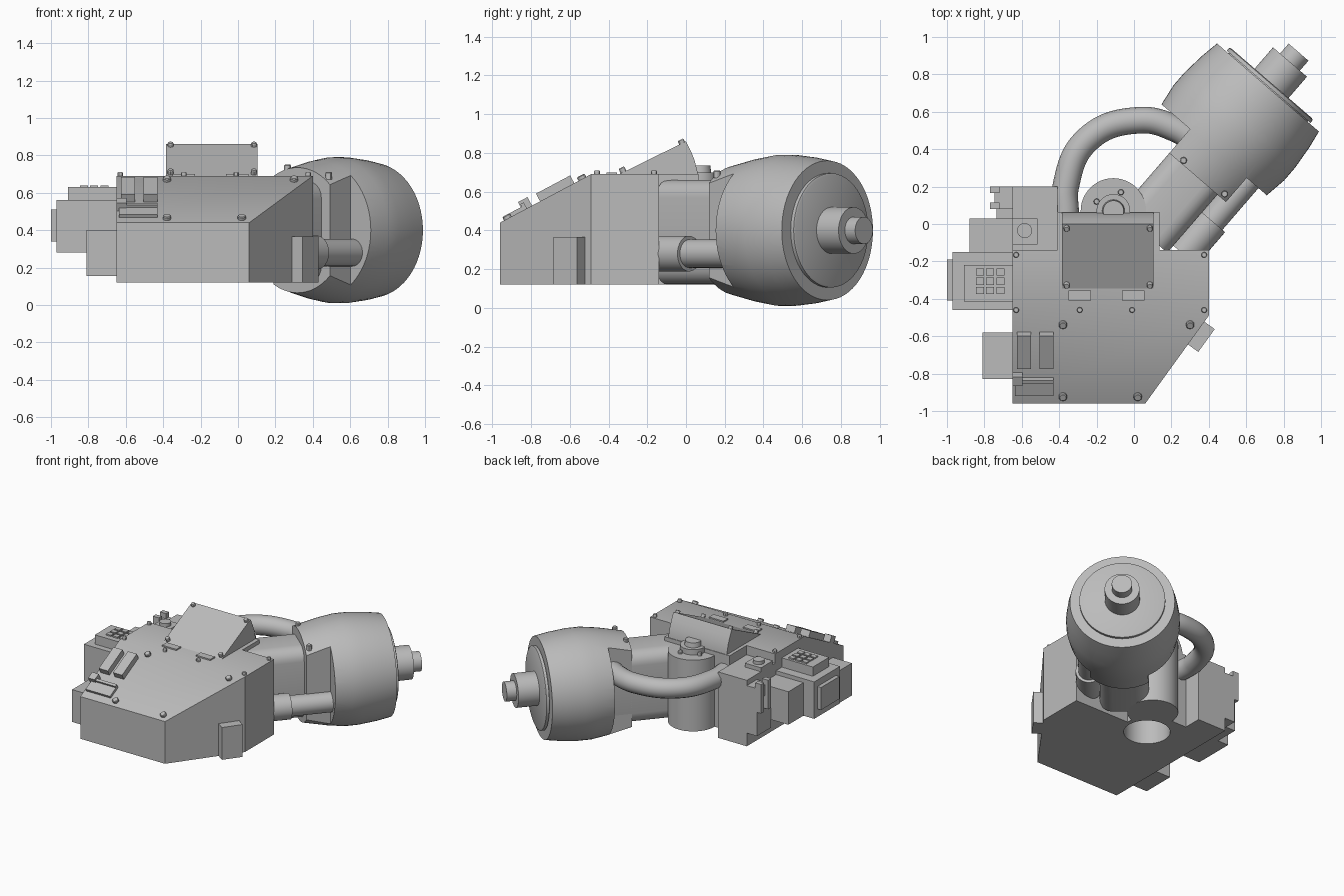
import bpy, bmesh, math
from mathutils import Matrix, Vector

cube = bpy.data.objects.get("Cube")
if cube:
    bpy.data.objects.remove(cube, do_unlink=True)

grey = bpy.data.materials.new("plain_grey")
grey.use_nodes = True
grey.diffuse_color = (0.5, 0.5, 0.5, 1)
grey.node_tree.nodes["Principled BSDF"].inputs["Base Color"].default_value = (0.5, 0.5, 0.5, 1)
parts = []


def finish(name, bm, matrix=None):
    if matrix:
        bm.transform(matrix)
    bmesh.ops.recalc_face_normals(bm, faces=bm.faces)
    mesh = bpy.data.meshes.new(name)
    bm.to_mesh(mesh)
    bm.free()
    mesh.materials.append(grey)
    ob = bpy.data.objects.new(name, mesh)
    bpy.context.scene.collection.objects.link(ob)
    parts.append(ob)
    return ob


def box(name, x, y, z, matrix=None, bevel=0):
    """Box given by its (min, max) range on each axis."""
    bm = bmesh.new()
    bmesh.ops.create_cube(bm, size=1)
    for v in bm.verts:
        v.co = [r[0] if c < 0 else r[1] for r, c in zip((x, y, z), v.co)]
    if bevel:
        axis_edges = [e for e in bm.edges
                      if abs((e.verts[0].co - e.verts[1].co).z) > 1e-4]
        bmesh.ops.bevel(bm, geom=axis_edges, offset=bevel, segments=5,
                        profile=0.5, affect='EDGES')
    return finish(name, bm, matrix)


def prism(name, points, depth, matrix=None, slice_plane=None):
    """Extrude a closed outline upward; optionally slice off the top side of a plane."""
    bm = bmesh.new()
    face = bm.faces.new([bm.verts.new(p) for p in points])
    out = bmesh.ops.extrude_face_region(bm, geom=[face])["geom"]
    bmesh.ops.translate(bm, vec=depth, verts=[g for g in out if isinstance(g, bmesh.types.BMVert)])
    if slice_plane:
        cut = bmesh.ops.bisect_plane(bm, geom=bm.verts[:] + bm.edges[:] + bm.faces[:],
                                     plane_co=slice_plane[0], plane_no=slice_plane[1],
                                     clear_outer=True)
        bmesh.ops.holes_fill(bm, edges=[e for e in bm.edges if e.is_boundary])
    return finish(name, bm, matrix)


def lathe(name, profile, matrix, sides=48):
    """Solid of revolution about local z from (height, radius) pairs."""
    bm = bmesh.new()
    rings = []
    for h, r in profile:
        rings.append([bm.verts.new((r * math.cos(2 * math.pi * i / sides),
                                    r * math.sin(2 * math.pi * i / sides), h))
                      for i in range(sides)])
    for a, b in zip(rings, rings[1:]):
        for i in range(sides):
            j = (i + 1) % sides
            bm.faces.new((a[i], a[j], b[j], b[i]))
    bm.faces.new(rings[0])
    bm.faces.new(rings[-1])
    return finish(name, bm, matrix)


def subtract(ob, cutters):
    for c in cutters:
        m = ob.modifiers.new("cut", 'BOOLEAN')
        m.object, m.operation, m.solver = c, 'DIFFERENCE', 'EXACT'
    ev = ob.evaluated_get(bpy.context.evaluated_depsgraph_get())
    mesh = bpy.data.meshes.new_from_object(ev)
    ob.modifiers.clear()
    ob.data = mesh


def at(x, y, z, tilt=0):
    return Matrix.Translation((x, y, z)) @ Matrix.Rotation(tilt, 4, 'X')


def bolt(x, y, z, r, tilt=0):
    lathe("bolt", [(-0.02, r), (0.015, r), (0.02, r * 0.8)], at(x, y, z, tilt), 12)


# Housing with sloped front
TOP, BOT = 0.69, 0.12
SLOPE = math.atan2(0.25, 0.47)
outline = [(-0.65, -0.96), (0.06, -0.96), (0.40, -0.49), (0.40, -0.14),
           (-0.06, -0.14), (-0.06, 0.065), (-0.41, 0.065), (-0.41, -0.14), (-0.65, -0.14)]
housing = prism("housing", [(x, y, BOT) for x, y in outline], (0, 0, TOP - BOT),
                slice_plane=((0, -0.49, TOP), (0, -0.25, 0.47)))


def slope_z(y):
    return TOP + (y + 0.49) * 0.25 / 0.47


# Rear drum and the round socket underneath
drum = lathe("drum", [(BOT, 0.175), (0.66, 0.175)], at(-0.11, 0.07, 0))
lathe("drum_cap", [(0.65, 0.09), (0.70, 0.09), (0.70, 0.06), (0.735, 0.055)], at(-0.11, 0.07, 0))
for bx, by in ((-0.2, 0.12), (-0.07, 0.17)):
    bolt(bx, by, 0.66, 0.016)
socket = lathe("socket_cutter", [(0, 0.16), (0.5, 0.16)], at(-0.25, -0.16, 0))
subtract(housing, [socket])
subtract(drum, [socket])
box("rear_ledge", (-0.41, 0.135), (-0.2, 0.065), (0.53, TOP))

# Raised wedge hatch with hinges
wedge = [(-0.365, 0.68), (0, 0.86), (0.025, 0.81), (0.045, 0.76), (0.06, 0.70), (0.065, 0.6), (-0.2, 0.6)]
prism("hatch", [(-0.385, y, z) for y, z in wedge], (0.49, 0, 0))
for x in (-0.36, 0.085):
    for y in (-0.325, -0.02):
        bolt(x, y, 0.69 + (y + 0.36) * 0.47, 0.016, math.atan(0.47))
for x in (-0.35, -0.065):
    box("hinge", (x, x + 0.12), (-0.41, -0.355), (0.68, 0.7))

# Housing bolts
for x, y in ((-0.63, -0.165), (-0.63, -0.46), (-0.29, -0.46), (-0.01, -0.46), (0.375, -0.46), (0.375, -0.165)):
    bolt(x, y, TOP, 0.015)
for x, y in ((-0.38, -0.92), (0.02, -0.92), (-0.38, -0.535), (0.30, -0.535)):
    bolt(x, y, slope_z(y), 0.022, SLOPE)

# Sloped front fittings
for x in (-0.625, -0.505):
    box("vent_block", (x, x + 0.075), (-0.1, 0.1), (-0.02, 0.045),
        at(0, -0.665, slope_z(-0.665), SLOPE))
tray = at(0, -0.87, slope_z(-0.87), SLOPE)
box("tray", (-0.635, -0.43), (-0.045, 0.035), (-0.02, 0.02), tray)
box("tray_rail", (-0.65, -0.43), (0.035, 0.055), (-0.02, 0.035), tray)
box("tray_clip", (-0.65, -0.595), (0.03, 0.085), (-0.02, 0.05), tray)

# Panel on the angled front corner
corner = Matrix.Translation((0.335, -0.585, 0)) @ Matrix.Rotation(math.atan2(0.47, 0.34), 4, 'Z')
box("corner_panel", (-0.075, 0.075), (-0.065, 0.02), (BOT, 0.365), corner)

# Side equipment boxes
box("rear_side_block", (-0.65, -0.41), (-0.15, 0.2), (BOT, 0.62))
box("rear_side_cell", (-0.65, -0.515), (-0.11, 0.03), (0.5, 0.65))
lathe("cell_knob", [(0.64, 0.04), (0.675, 0.04)], at(-0.585, -0.035, 0), 24)
box("rear_outer_block", (-0.735, -0.64), (0.03, 0.2), (0.22, 0.5))
box("notch_plate", (-0.745, -0.64), (0.08, 0.2), (0.5, 0.58))
for y in (0.08, 0.165):
    box("notch_tooth", (-0.77, -0.72), (y, y + 0.035), (0.4, 0.62))
box("mid_side_block", (-0.88, -0.64), (-0.16, 0.03), (0.28, 0.53))
box("side_block", (-0.97, -0.64), (-0.46, -0.15), (0.28, 0.56))
box("side_plate", (-1.0, -0.96), (-0.41, -0.19), (0.34, 0.51))
box("keypad", (-0.91, -0.64), (-0.415, -0.22), (0.55, 0.63))
for i in range(3):
    for j in range(3):
        x, y = -0.845 + i * 0.055, -0.375 + j * 0.05
        box("key", (x, x + 0.042), (y, y + 0.038), (0.62, 0.64))
box("front_side_box", (-0.81, -0.64), (-0.83, -0.58), (0.155, 0.40))

# Gun frame: local z runs along the barrel, local x sideways, local y down
axis, side = Vector((0.654, 0.757, 0)), Vector((0.757, -0.654, 0))
gun = Matrix.Translation(side * 0.065 + Vector((0, 0, 0.4))) @ Matrix(
    ((side.x, 0, axis.x, 0), (side.y, 0, axis.y, 0), (0, -1, 0, 0), (0, 0, 0, 1)))

# Jacket with its rear flanks cut away
jacket = lathe("jacket", [(0.41, 0.335), (0.58, 0.372), (0.70, 0.39), (0.79, 0.39),
                          (0.92, 0.377), (1.02, 0.36)], gun, 64)
flanks = [box("flank_cutter", r, (-0.5, 0.5), (0.3, 0.58), gun)
          for r in ((-0.6, -0.17), (0.23, 0.6))]
subtract(jacket, flanks)
for c in flanks + [socket]:
    parts.remove(c)
    c.hide_render = True
    c.hide_viewport = True
bolt(0.265, 0.34, 0.73, 0.018)
bolt(0.485, 0.16, 0.69, 0.018)

# Receiver, muzzle and recoil tube
box("receiver", (-0.17, 0.17), (-0.26, 0.28), (0.0, 0.7), gun, bevel=0.09)
lathe("muzzle_ring", [(1.0, 0.28), (1.025, 0.28), (1.025, 0.295), (1.045, 0.295), (1.05, 0.285)], gun)
lathe("muzzle", [(1.04, 0.12), (1.2, 0.12), (1.2, 0.07), (1.27, 0.07)], gun)
tube = gun @ Matrix.Translation((0.24, 0.12, 0))
lathe("recoil_tube", [(0.05, 0.092), (0.285, 0.092), (0.285, 0.073), (0.66, 0.073)], tube, 32)

# Curved feed pipe
curve = bpy.data.curves.new("feed_pipe", 'CURVE')
curve.dimensions = '3D'
curve.bevel_depth, curve.bevel_resolution, curve.use_fill_caps = 0.071, 6, True
spline = curve.splines.new('BEZIER')
path = [(-0.365, 0.05), (-0.365, 0.2), (-0.25, 0.45), (0.03, 0.555), (0.22, 0.51), (0.36, 0.42)]
spline.bezier_points.add(len(path) - 1)
for p, (x, y) in zip(spline.bezier_points, path):
    p.co = (x, y, 0.55)
    p.handle_left_type = p.handle_right_type = 'AUTO'
temp = bpy.data.objects.new("feed_pipe_path", curve)
bpy.context.scene.collection.objects.link(temp)
ev = temp.evaluated_get(bpy.context.evaluated_depsgraph_get())
pipe = bpy.data.objects.new("feed_pipe", bpy.data.meshes.new_from_object(ev))
pipe.data.materials.clear()
pipe.data.materials.append(grey)
bpy.context.scene.collection.objects.link(pipe)
bpy.data.objects.remove(temp)
parts.append(pipe)

# Smooth round parts, keep hard edges
bpy.ops.object.select_all(action='DESELECT')
for ob in parts:
    ob.select_set(True)
bpy.context.view_layer.objects.active = housing
bpy.ops.object.shade_smooth_by_angle(angle=math.radians(30))
